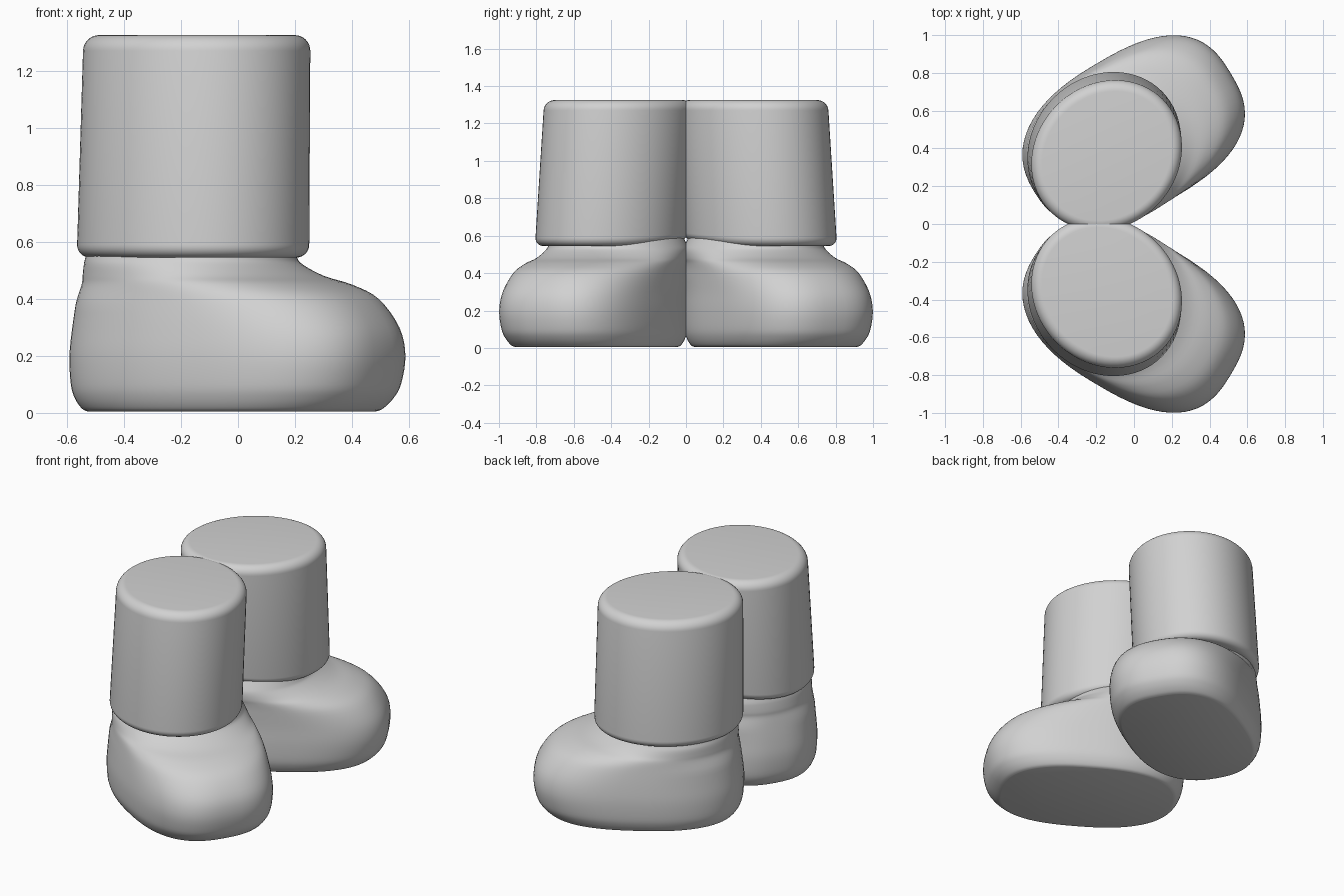
import bpy, bmesh
from math import sin, cos, pi, radians
from mathutils import Vector, Matrix

cube = bpy.data.objects.get("Cube")
if cube:
    bpy.data.objects.remove(cube, do_unlink=True)

SEGMENTS = 72

grey = bpy.data.materials.new("plain_grey")
grey.use_nodes = True
colour = (0.64, 0.64, 0.64, 1)
grey.diffuse_color = colour
grey.node_tree.nodes["Principled BSDF"].inputs["Base Color"].default_value = colour


def power(value, exponent):
    return (1 if value >= 0 else -1) * abs(value) ** exponent


def outline(z, centre, a, b, angle, front_n=2, back_n=2):
    """Horizontal superellipse with its own squareness at toe and heel."""
    turn = Matrix.Rotation(radians(angle), 3, 'Z')
    points = []
    for i in range(SEGMENTS):
        t = 2 * pi * i / SEGMENTS
        e = 2 / (front_n if cos(t) > 0 else back_n)
        p = turn @ Vector((a * power(cos(t), e), b * power(sin(t), e), 0))
        points.append(p + Vector((centre[0], centre[1], z)))
    return points


def refine(rows, steps=4):
    """Smooth a list of profile rows with a Catmull-Rom spline."""
    result = []
    for i in range(len(rows) - 1):
        p0, p1 = rows[max(i - 1, 0)], rows[i]
        p2, p3 = rows[i + 1], rows[min(i + 2, len(rows) - 1)]
        for s in range(steps):
            t = s / steps
            result.append([b + 0.5 * t * (c - a + t * (2 * a - 5 * b + 4 * c - d
                           + t * (3 * (b - c) + d - a)))
                           for a, b, c, d in zip(p0, p1, p2, p3)])
    return result + [rows[-1]]


def loft(name, rings):
    """Skin the rings, trim at the middle and mirror to the other side."""
    bm = bmesh.new()
    loops = [[bm.verts.new(p) for p in ring] for ring in rings]
    for low, high in zip(loops, loops[1:]):
        for i in range(SEGMENTS):
            j = (i + 1) % SEGMENTS
            bm.faces.new((low[i], low[j], high[j], high[i]))
    bm.faces.new(loops[0][::-1])
    bm.faces.new(loops[-1])
    bmesh.ops.bisect_plane(bm, geom=bm.verts[:] + bm.edges[:] + bm.faces[:],
                           plane_co=(0, 0, 0), plane_no=(0, 1, 0), clear_inner=True)
    mesh = bpy.data.meshes.new(name)
    bm.to_mesh(mesh)
    bm.free()
    mesh.materials.append(grey)
    obj = bpy.data.objects.new(name, mesh)
    bpy.context.collection.objects.link(obj)
    bpy.ops.object.select_all(action='DESELECT')
    obj.select_set(True)
    bpy.context.view_layer.objects.active = obj
    bpy.ops.object.shade_smooth_by_angle(angle=radians(40))
    mirror = obj.modifiers.new("Mirror", 'MIRROR')
    mirror.use_axis = (False, True, False)
    mirror.use_mirror_merge = False


# Feet: height, heel, toe, half width, sideways centre, toe squareness
TOE_ANGLE = 31
foot_rows = refine([
    (0.005, -0.30, 0.745, 0.355, 0.42, 2.6),
    (0.015, -0.32, 0.77, 0.372, 0.42, 2.6),
    (0.05, -0.345, 0.808, 0.392, 0.42, 2.6),
    (0.1, -0.36, 0.835, 0.405, 0.42, 2.65),
    (0.2, -0.365, 0.85, 0.41, 0.42, 2.7),
    (0.3, -0.355, 0.828, 0.406, 0.417, 2.6),
    (0.4, -0.34, 0.75, 0.401, 0.41, 2.35),
    (0.45, -0.332, 0.645, 0.398, 0.405, 2.15),
    (0.48, -0.332, 0.53, 0.393, 0.40, 2.05),
    (0.52, -0.328, 0.44, 0.385, 0.397, 2),
    (0.55, -0.322, 0.415, 0.372, 0.397, 2),
    (0.62, -0.30, 0.40, 0.34, 0.405, 2),
])
foot_rings = []
for z, heel, toe, width, side, n in foot_rows:
    centre = Matrix.Rotation(radians(TOE_ANGLE), 2) @ Vector(((heel + toe) / 2, side))
    foot_rings.append(outline(z, centre, (toe - heel) / 2, width, TOE_ANGLE, n, min(n, 2.4)))
loft("feet", foot_rings)

# Legs: height and inset, with quarter-round rims at both ends
BOTTOM, TOP = 0.545, 1.325
ROUND = 8


def rim(start, radius, direction):
    turns = [pi / 2 * i / ROUND for i in range(ROUND + 1)]
    return [(start + direction * radius * (1 - cos(t)), radius * (1 - sin(t))) for t in turns]


leg_rings = []
for z, inset in rim(BOTTOM, 0.045, 1) + rim(TOP, 0.055, -1)[::-1]:
    t = (z - BOTTOM) / (TOP - BOTTOM)
    centre = (-0.158 + 0.014 * t, 0.40 - 0.04 * t)
    ring = outline(z, centre, 0.432 - 0.012 * t - inset, 0.382 - 0.007 * t - inset, 45)
    # The lower rim rises gently towards the middle
    for p in ring:
        p.z += 0.03 * max(0, 1 - p.y / 0.4) ** 2 * max(0, 1 - 3 * t)
    leg_rings.append(ring)
loft("legs", leg_rings)
